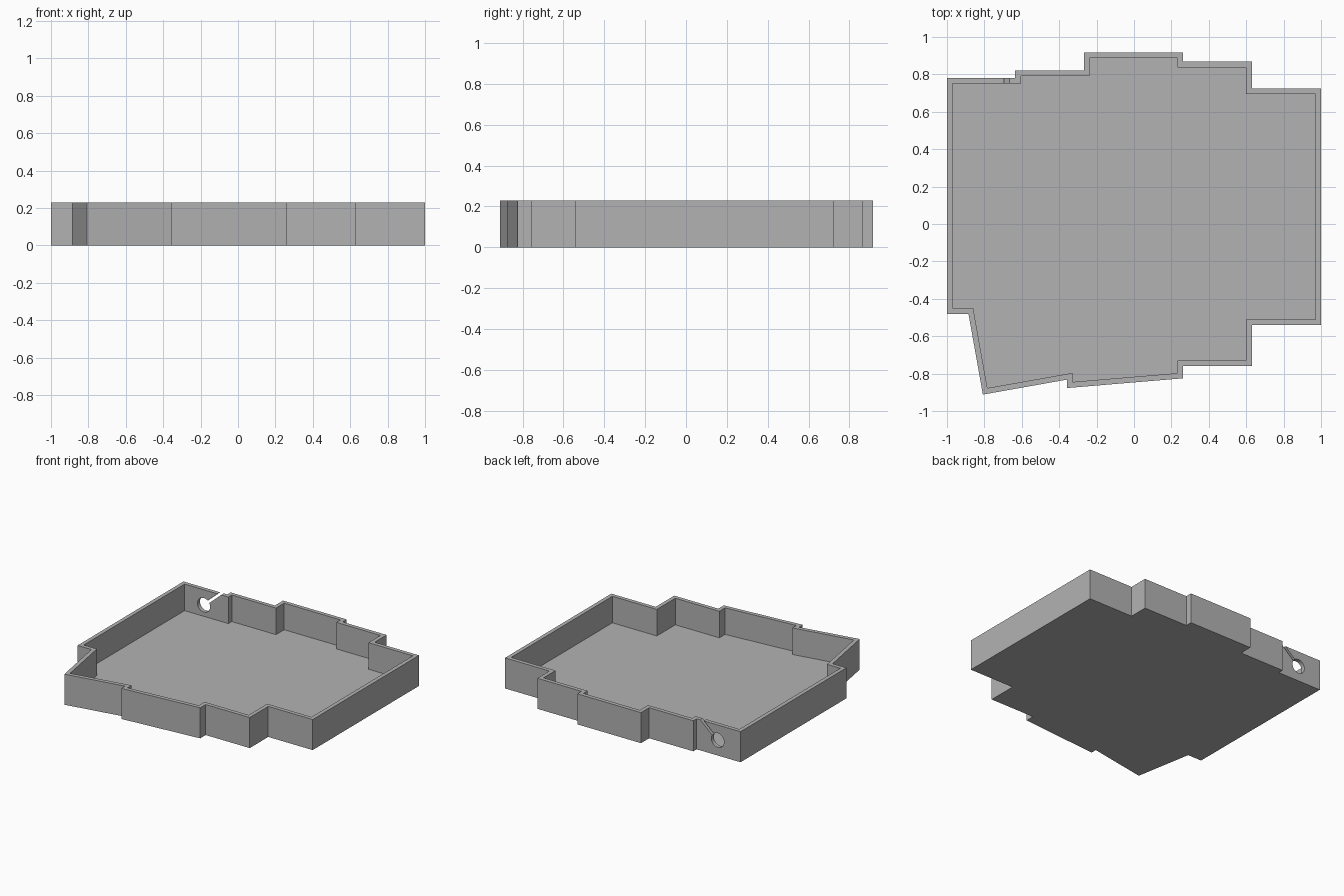
import bpy, bmesh, math
from mathutils import Vector

cube = bpy.data.objects.get("Cube")
if cube:
    bpy.data.objects.remove(cube, do_unlink=True)

HEIGHT, WALL, FLOOR = 0.23, 0.03, 0.03

# Stepped outline of the tray, clockwise from above
OUTLINE = [Vector(p) for p in (
    (-1, 0.78), (-0.635, 0.78), (-0.635, 0.82), (-0.267, 0.82),
    (-0.267, 0.917), (0.263, 0.917), (0.263, 0.868), (0.63, 0.868),
    (0.63, 0.725), (1, 0.725), (1, -0.54), (0.63, -0.54),
    (0.63, -0.76), (0.263, -0.76), (0.263, -0.825), (-0.358, -0.877),
    (-0.358, -0.832), (-0.808, -0.912), (-0.885, -0.48), (-1, -0.48))]


def inset(points, distance):
    """Move every corner inward by the wall thickness."""
    result = []
    for i, p in enumerate(points):
        a = (p - points[i - 1]).normalized()
        b = (points[(i + 1) % len(points)] - p).normalized()
        n1, n2 = Vector((a.y, -a.x)), Vector((b.y, -b.x))
        result.append(p + (n1 + n2) * distance / (1 + n1.dot(n2)))
    return result


def ring(bm, points, z):
    return [bm.verts.new((p.x, p.y, z)) for p in points]


def finish(name, bm):
    bmesh.ops.recalc_face_normals(bm, faces=bm.faces)
    mesh = bpy.data.meshes.new(name)
    bm.to_mesh(mesh)
    bm.free()
    obj = bpy.data.objects.new(name, mesh)
    bpy.context.collection.objects.link(obj)
    return obj


grey = bpy.data.materials.new("plain grey")
grey.use_nodes = True
color = (0.45, 0.45, 0.45, 1)
grey.diffuse_color = color
grey.node_tree.nodes["Principled BSDF"].inputs["Base Color"].default_value = color

# Tray: underside, outer wall, rim, inner wall and floor
bm = bmesh.new()
inner = inset(OUTLINE, WALL)
rings = [ring(bm, OUTLINE, 0), ring(bm, OUTLINE, HEIGHT),
         ring(bm, inner, HEIGHT), ring(bm, inner, FLOOR)]
for low, high in zip(rings, rings[1:]):
    for i in range(len(low)):
        bm.faces.new((low[i - 1], low[i], high[i], high[i - 1]))
bm.faces.new(rings[0])
bm.faces.new(rings[-1])
tray = finish("tray", bm)
tray.data.materials.append(grey)

# Round cable hole through the back wall
hole_x, hole_z, wall_y = -0.81, 0.115, 0.765
bm = bmesh.new()
bmesh.ops.create_cone(bm, cap_ends=True, segments=32, radius1=0.053,
                      radius2=0.053, depth=0.1)
hole = finish("hole_cutter", bm)
hole.location = (hole_x, wall_y, hole_z)
hole.rotation_euler.x = math.pi / 2

# Slanted slot from the hole up to the rim
run = Vector((-0.68 - hole_x, 0, HEIGHT - hole_z))
bm = bmesh.new()
bmesh.ops.create_cube(bm, size=1)
bmesh.ops.scale(bm, vec=(0.3, 0.1, 0.02), verts=bm.verts)
bmesh.ops.translate(bm, vec=(0.15, 0, 0), verts=bm.verts)
slot = finish("slot_cutter", bm)
slot.location = hole.location
slot.rotation_euler.y = -math.atan2(run.z, run.x)

# Cut both openings and drop the cutters
for cutter in (hole, slot):
    cutter.hide_render = True
    mod = tray.modifiers.new(cutter.name, 'BOOLEAN')
    mod.operation = 'DIFFERENCE'
    mod.solver = 'EXACT'
    mod.object = cutter
bpy.context.view_layer.update()
bpy.context.view_layer.objects.active = tray
for cutter in (hole, slot):
    bpy.ops.object.modifier_apply(modifier=cutter.name)
    bpy.data.objects.remove(cutter, do_unlink=True)
